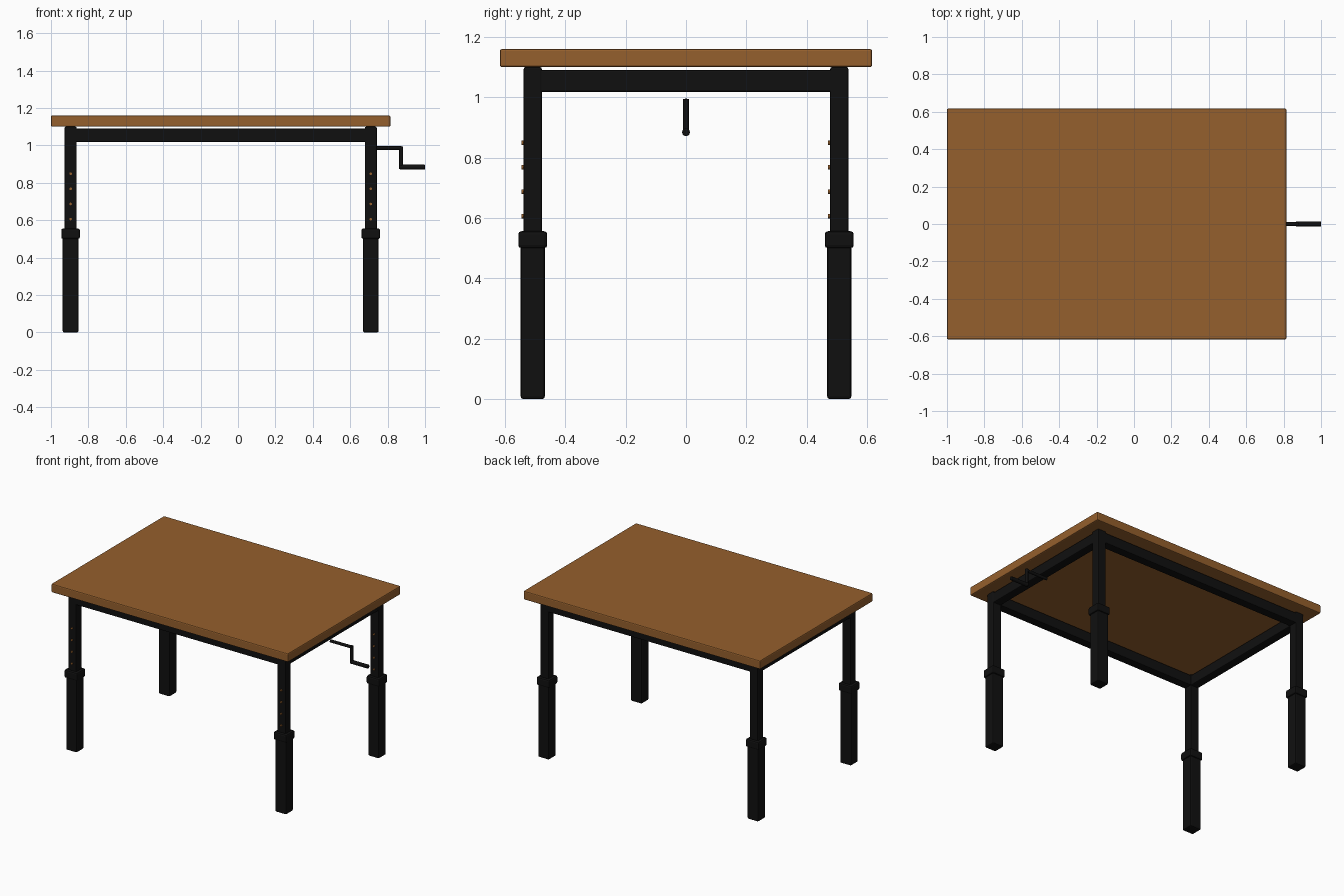
import bpy
from mathutils import Vector

if "Cube" in bpy.data.objects:
    bpy.data.objects.remove(bpy.data.objects["Cube"])


def material(name, rgb):
    mat = bpy.data.materials.new(name)
    mat.use_nodes = True
    mat.diffuse_color = (*rgb, 1)
    mat.node_tree.nodes["Principled BSDF"].inputs["Base Color"].default_value = (*rgb, 1)
    return mat


wood = material("warm wood brown", (0.30, 0.115, 0.026))
black = material("black metal", (0.005, 0.005, 0.005))


def finish(name, mat, bevel=0):
    obj = bpy.context.object
    obj.name = name
    obj.data.materials.append(mat)
    if bevel:
        mod = obj.modifiers.new("soft edges", "BEVEL")
        mod.width, mod.segments = bevel, 2
    return obj


def box(name, centre, size, mat, bevel):
    bpy.ops.mesh.primitive_cube_add(size=1, location=centre)
    bpy.context.object.scale = size
    bpy.ops.object.transform_apply(location=False, rotation=False, scale=True)
    return finish(name, mat, bevel)


def rod(name, start, end, radius, mat, bevel=0):
    a, b = Vector(start), Vector(end)
    bpy.ops.mesh.primitive_cylinder_add(vertices=16, radius=radius, depth=(b - a).length,
                                        location=(a + b) / 2)
    bpy.context.object.rotation_euler = (b - a).to_track_quat("Z", "Y").to_euler()
    bpy.ops.object.shade_smooth_by_angle()
    return finish(name, mat, bevel)


MID, DX, DY = -0.0925, 0.8025, 0.508   # frame centre and leg offsets

# Table top
box("table_top", (MID, 0, 1.13), (1.815, 1.234, 0.06), wood, 0.007)

# Telescopic legs with collars and height-setting pins
for side, sx in (("right", -1), ("left", 1)):
    for end, sy in (("front", -1), ("back", 1)):
        x, y = MID + sx * DX, sy * DY
        tag = f"{end}_{side}"
        box(f"outer_leg_{tag}", (x, y, 0.265), (0.084, 0.08, 0.53), black, 0.008)
        box(f"collar_{tag}", (x, y, 0.528), (0.1, 0.096, 0.056), black, 0.01)
        box(f"inner_leg_{tag}", (x, y, 0.8), (0.064, 0.06, 0.6), black, 0.006)
        for i in range(4):
            z = 0.606 + i * 0.081
            pin = rod(f"height_pin_{tag}_{i + 1}", (x, y - 0.037, z), (x, y, z), 0.007, wood)
            pin.scale.x = pin.scale.y = 1

# Frame rails
for name, s in (("front", -1), ("back", 1)):
    box(f"{name}_rail", (MID, s * DY, 1.054), (2 * DX, 0.06, 0.072), black, 0.006)
for name, s in (("right", -1), ("left", 1)):
    box(f"{name}_rail", (MID + s * DX, 0, 1.054), (0.06, 2 * DY, 0.072), black, 0.006)

# Hand crank
rod("crank_shaft", (0.71, 0, 0.986), (0.875, 0, 0.986), 0.01, black)
rod("crank_arm", (0.872, 0, 0.995), (0.872, 0, 0.875), 0.01, black)
rod("crank_handle", (0.865, 0, 0.884), (1, 0, 0.884), 0.013, black, 0.003)
